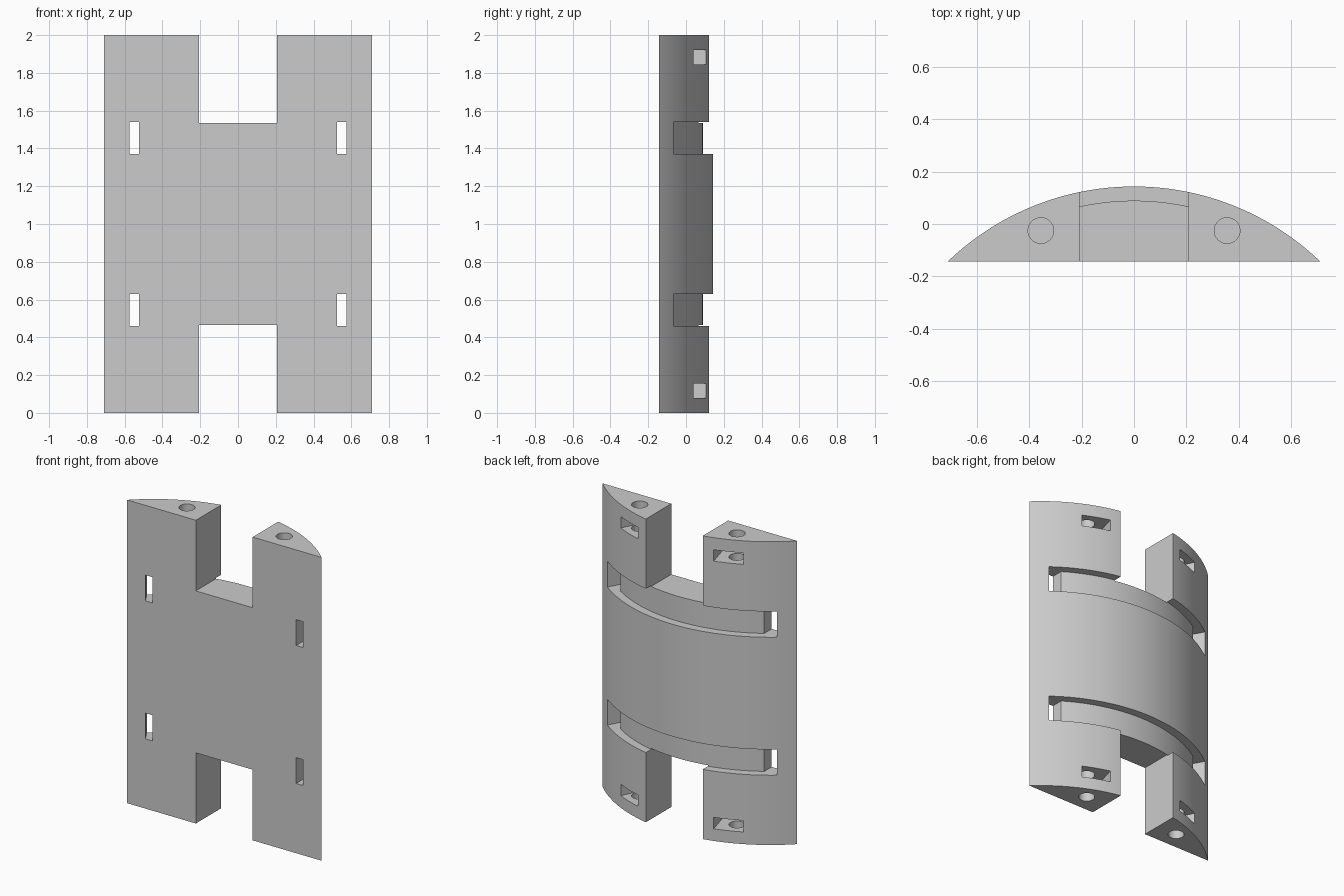
import bpy, bmesh
from math import sin, cos, asin

cube = bpy.data.objects.get("Cube")
if cube:
    bpy.data.objects.remove(cube, do_unlink=True)

FRONT_Y, CENTRE_Y = -0.143, -0.881
OUTER_R, FLOOR_R = 1.024, 0.97

grey = bpy.data.materials.new("plain grey")
grey.use_nodes = True
grey.diffuse_color = (0.6, 0.6, 0.6, 1)
grey.node_tree.nodes["Principled BSDF"].inputs["Base Color"].default_value = (0.6, 0.6, 0.6, 1)


def arc(radius, start, end, steps):
    """Points on the plate's curvature, angles measured from +y."""
    return [(radius * sin(a), CENTRE_Y + radius * cos(a))
            for a in (start + (end - start) * i / steps for i in range(steps + 1))]


def prism(name, outline, z0, z1):
    """Extrude an xy outline from z0 to z1."""
    bm = bmesh.new()
    face = bm.faces.new([bm.verts.new((x, y, z0)) for x, y in outline])
    top = bmesh.ops.extrude_face_region(bm, geom=[face])["geom"]
    verts = [v for v in top if isinstance(v, bmesh.types.BMVert)]
    bmesh.ops.translate(bm, verts=verts, vec=(0, 0, z1 - z0))
    bmesh.ops.recalc_face_normals(bm, faces=bm.faces)
    mesh = bpy.data.meshes.new(name)
    bm.to_mesh(mesh)
    bm.free()
    mesh.materials.append(grey)
    obj = bpy.data.objects.new(name, mesh)
    bpy.context.collection.objects.link(obj)
    return obj


def circle(x, y, r, n=40):
    return [(x + r * cos(i * 6.283185 / n), y + r * sin(i * 6.283185 / n)) for i in range(n)]


# Curved plate with a flat front
half = asin(0.71 / OUTER_R)
plate = prism("curved_plate", arc(OUTER_R, -half, half, 96), 0, 2)

# Outlines of everything that is cut away
notch = [(-0.2075, -0.5), (0.2075, -0.5), (0.2075, 0.5), (-0.2075, 0.5)]
floor_half = asin(0.525 / FLOOR_R)
side = [(0.525, -0.2), (0.543, -0.2), (0.707, 0.09), (0.707, 0.3)]
groove = (arc(FLOOR_R, -floor_half, floor_half, 64) + side
          + [(-x, y) for x, y in reversed(side)])


def pocket(s):
    a, b = s * asin(0.276 / OUTER_R), s * asin(0.448 / OUTER_R)
    return arc(0.86, a, b, 4) + arc(1.08, b, a, 4)


cutters = []


def cut_both_ends(name, outline, z0, z1):
    """Cutter at the top end and its mirror at the bottom end."""
    cutters.append(prism("top_" + name, outline, z0, z1))
    cutters.append(prism("bottom_" + name, outline, 2 - z1, 2 - z0))


cut_both_ends("strap_groove", groove, 1.37, 1.54)
cut_both_ends("end_notch", notch, 1.534, 2.2)
for label, s in (("left", 1), ("right", -1)):
    cut_both_ends(label + "_pocket", pocket(s), 1.845, 1.92)
    cut_both_ends(label + "_cord_hole", circle(s * 0.355, -0.025, 0.049), 1.75, 2.2)

# Cut, then remove the cutters
bpy.context.view_layer.objects.active = plate
for cutter in cutters:
    mod = plate.modifiers.new(cutter.name, "BOOLEAN")
    mod.operation = "DIFFERENCE"
    mod.solver = "EXACT"
    mod.object = cutter
    bpy.ops.object.modifier_apply(modifier=mod.name)
    bpy.data.objects.remove(cutter, do_unlink=True)

# Smooth curves, sharp edges
bpy.ops.object.select_all(action="DESELECT")
plate.select_set(True)
bpy.ops.object.shade_smooth_by_angle(angle=0.45)
